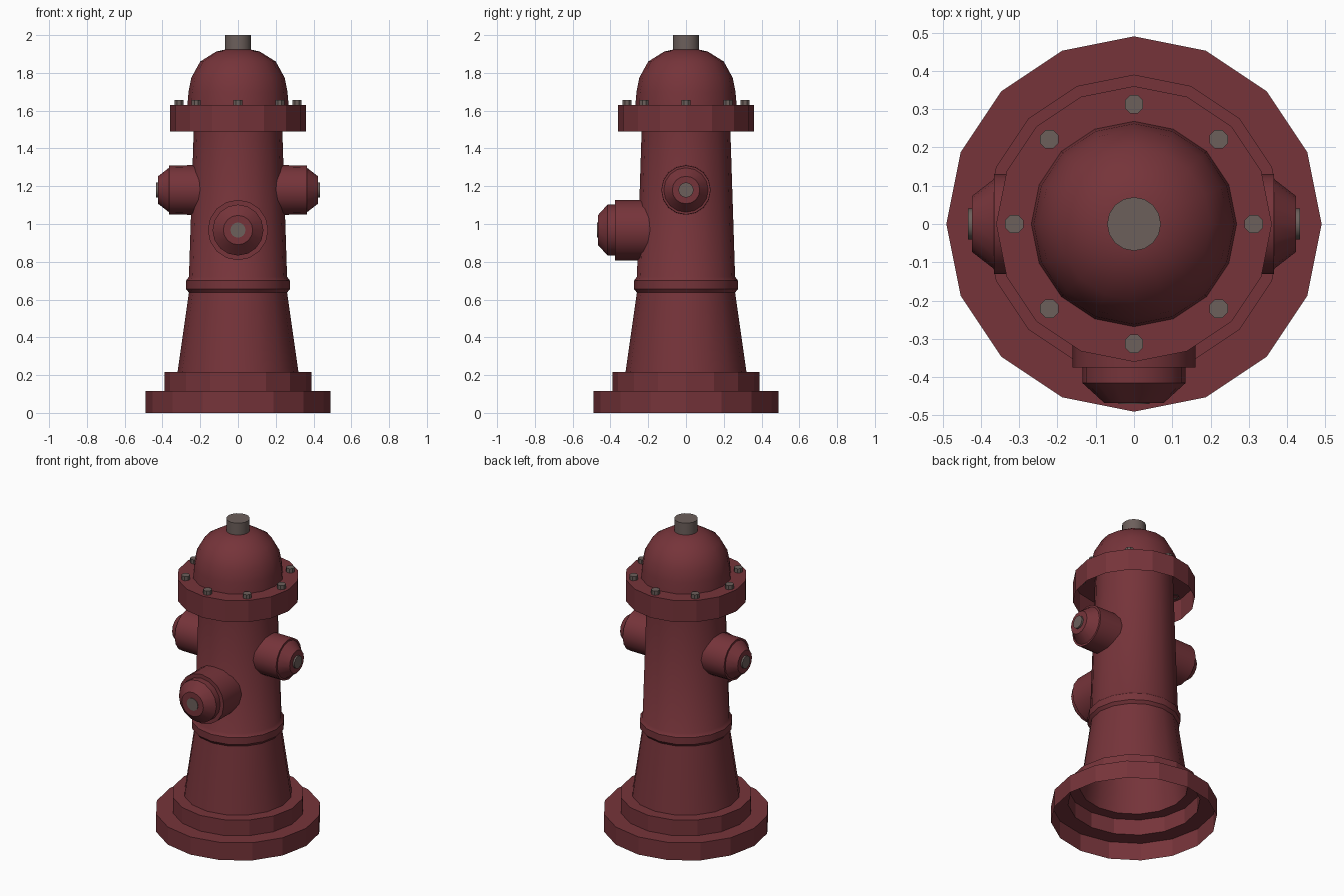
import bpy, bmesh, math
from mathutils import Matrix, Vector

if "Cube" in bpy.data.objects:
    bpy.data.objects.remove(bpy.data.objects["Cube"])


def material(name, rgb):
    m = bpy.data.materials.new(name)
    m.diffuse_color = (*rgb, 1)
    m.use_nodes = True
    m.node_tree.nodes["Principled BSDF"].inputs["Base Color"].default_value = m.diffuse_color
    return m


RED = material("dark red paint", (0.18, 0.034, 0.042))
METAL = material("warm grey metal", (0.15, 0.115, 0.105))


def lathe(name, profile, mat, sides=16, matrix=Matrix(), smooth=True):
    """Spin (radius, height) points around z; radius 0 makes a pole."""
    bm = bmesh.new()
    rings = []
    for r, z in profile:
        if r == 0:
            rings.append([bm.verts.new((0, 0, z))] * sides)
        else:
            rings.append([bm.verts.new((r * math.cos(2 * math.pi * i / sides),
                                        r * math.sin(2 * math.pi * i / sides), z))
                          for i in range(sides)])
    for a, b in zip(rings, rings[1:]):
        for i in range(sides):
            j = (i + 1) % sides
            bm.faces.new(dict.fromkeys((a[i], a[j], b[j], b[i])))
    bm.transform(matrix)
    mesh = bpy.data.meshes.new(name)
    bm.to_mesh(mesh)
    bm.free()
    mesh.materials.append(mat)
    ob = bpy.data.objects.new(name, mesh)
    bpy.context.collection.objects.link(ob)
    if smooth:
        bpy.ops.object.select_all(action='DESELECT')
        ob.select_set(True)
        bpy.context.view_layer.objects.active = ob
        bpy.ops.object.shade_smooth_by_angle(angle=math.radians(35))
    return ob


# Stepped foot, open underneath
lathe("base", [(0.49, 0), (0.49, 0.115), (0.39, 0.115), (0.39, 0.217), (0.32, 0.217)],
      RED, smooth=False)

# Flared lower barrel, collar ring and upper barrel
lathe("barrel", [(0.32, 0.217), (0.26, 0.637), (0.275, 0.655), (0.275, 0.70),
                 (0.26, 0.72), (0.235, 1.49), (0.231, 1.63)], RED)

# Bonnet flange, open underneath, with dome on top
lathe("flange", [(0.36, 1.49), (0.36, 1.63), (0.23, 1.63)], RED, smooth=False)
lathe("dome", [(0.268, 1.63), (0.262, 1.70), (0.247, 1.775), (0.2, 1.86),
               (0.115, 1.913), (0.06, 1.925), (0, 1.927)], RED)
lathe("top_nut", [(0.07, 1.91), (0.07, 2.0), (0, 2.0)], METAL)

# Flange bolts
for k in range(8):
    a = math.radians(45 * k)
    place = Matrix.Translation((0.313 * math.cos(a), 0.313 * math.sin(a), 0)) \
        @ Matrix.Rotation(math.pi / 8, 4, 'Z')
    lathe(f"bolt_{k + 1}", [(0.026, 1.625), (0.026, 1.657), (0, 1.657)], METAL, 8, place)


def nozzle(name, direction, height, profile, pin):
    place = Matrix.Translation((0, 0, height)) \
        @ Vector(direction).to_track_quat('Z', 'Y').to_matrix().to_4x4()
    lathe(name, profile, RED, 16, place)
    lathe(name + "_pin", [(0.04, pin - 0.03), (0.04, pin), (0, pin)], METAL, 8 * 2, place)


# Two side outlets and the larger front outlet
side = [(0.132, 0.18), (0.13, 0.365), (0.118, 0.365), (0.073, 0.423), (0, 0.423)]
nozzle("right_outlet", (1, 0, 0), 1.18, side, 0.434)
nozzle("left_outlet", (-1, 0, 0), 1.18, side, 0.434)
nozzle("front_outlet", (0, -1, 0), 0.968,
       [(0.16, 0.18), (0.16, 0.375), (0.135, 0.375), (0.135, 0.415), (0.078, 0.467), (0, 0.467)],
       0.47)
